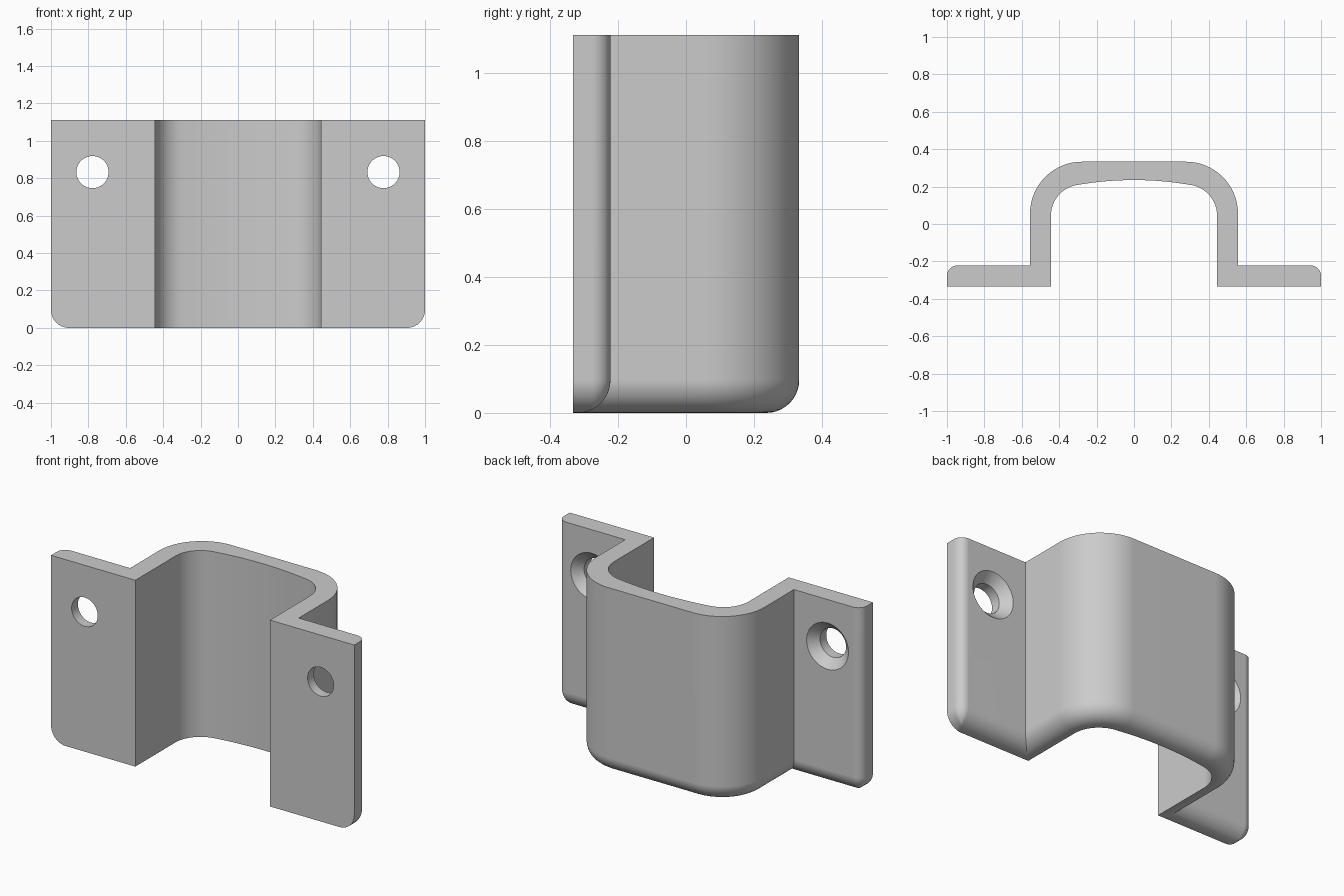
import bpy, bmesh, math

if "Cube" in bpy.data.objects:
    bpy.data.objects.remove(bpy.data.objects["Cube"])

HEIGHT, FRONT, LEDGE, BACK = 1.111, -0.333, -0.222, 0.333
OUTER, INNER, FILLET, STEPS = 0.556, 0.444, 0.097, 10

grey = bpy.data.materials.new("light grey")
grey.use_nodes = True
grey.diffuse_color = (0.6, 0.6, 0.6, 1)
grey.node_tree.nodes["Principled BSDF"].inputs["Base Color"].default_value = (0.6, 0.6, 0.6, 1)


def arc(cx, cy, r, start, end, n=12):
    angles = [math.radians(start + (end - start) * i / n) for i in range(n + 1)]
    return [(cx + r * math.cos(a), cy + r * math.sin(a)) for a in angles]


def section(d):
    """Closed bracket outline with the back side pulled in by d."""
    c = max(0.055, d)
    half = [(0, BACK - d)]
    half += arc(0.278, 0.055, 0.278 - d, 90, 0, 16)
    half += [(OUTER - d, LEDGE - d)]
    half += arc(1 - c, LEDGE - c, c - d, 90, 0, 8)
    half += [(1 - d, FRONT), (INNER, FRONT)]
    half += arc(0.278, 0.045, INNER - 0.278, 0, 80)
    edge_x = half[-1][0]
    for i in range(7, -1, -1):
        x = edge_x * i / 8
        half.append((x, 0.235 - 0.287 * x * x))
    return half + [(-x, y) for x, y in reversed(half[1:-1])]


def skin(bm, rings):
    """Join rings of points into a closed solid."""
    loops = [[bm.verts.new(p) for p in ring] for ring in rings]
    n = len(loops[0])
    for a, b in zip(loops, loops[1:]):
        for i in range(n):
            bm.faces.new((a[i], a[(i + 1) % n], b[(i + 1) % n], b[i]))
    bm.faces.new(loops[0])
    bm.faces.new(loops[-1])


def finish(bm, name):
    bmesh.ops.remove_doubles(bm, verts=bm.verts, dist=1e-5)
    bmesh.ops.recalc_face_normals(bm, faces=bm.faces)
    mesh = bpy.data.meshes.new(name)
    bm.to_mesh(mesh)
    bm.free()
    mesh.materials.append(grey)
    obj = bpy.data.objects.new(name, mesh)
    bpy.context.collection.objects.link(obj)
    return obj


# Bracket body with the lower back edge rounded
rings = []
for i in range(STEPS + 1):
    t = math.pi / 2 * i / STEPS
    z = FILLET * (1 - math.sin(t))
    rings.append([(x, y, z) for x, y in section(FILLET * (1 - math.cos(t)))])
rings.reverse()
rings.append([(x, y, HEIGHT) for x, y in section(0)])
bm = bmesh.new()
skin(bm, rings)
bracket = finish(bm, "bracket")

# Countersunk screw holes, widening towards the back
bm = bmesh.new()
for side in (-1, 1):
    profile = [(FRONT - 0.05, 0.086), (LEDGE - 0.052, 0.086), (LEDGE + 0.02, 0.158)]
    skin(bm, [[(side * 0.778 + x, y, 0.833 + z) for x, z in arc(0, 0, r, 0, 360, 48)[:-1]]
              for y, r in profile])
cutter = finish(bm, "hole_cutter")
cutter.hide_render = True

bpy.context.view_layer.objects.active = bracket
bracket.select_set(True)
cut = bracket.modifiers.new("holes", "BOOLEAN")
cut.operation = "DIFFERENCE"
cut.solver = "EXACT"
cut.object = cutter
bpy.ops.object.modifier_apply(modifier=cut.name)
bpy.data.objects.remove(cutter)

# Smooth rounds with crisp edges and flat plates
bpy.ops.object.shade_smooth_by_angle(angle=math.radians(30))
weighted = bracket.modifiers.new("flat_plates", "WEIGHTED_NORMAL")
weighted.keep_sharp = True
